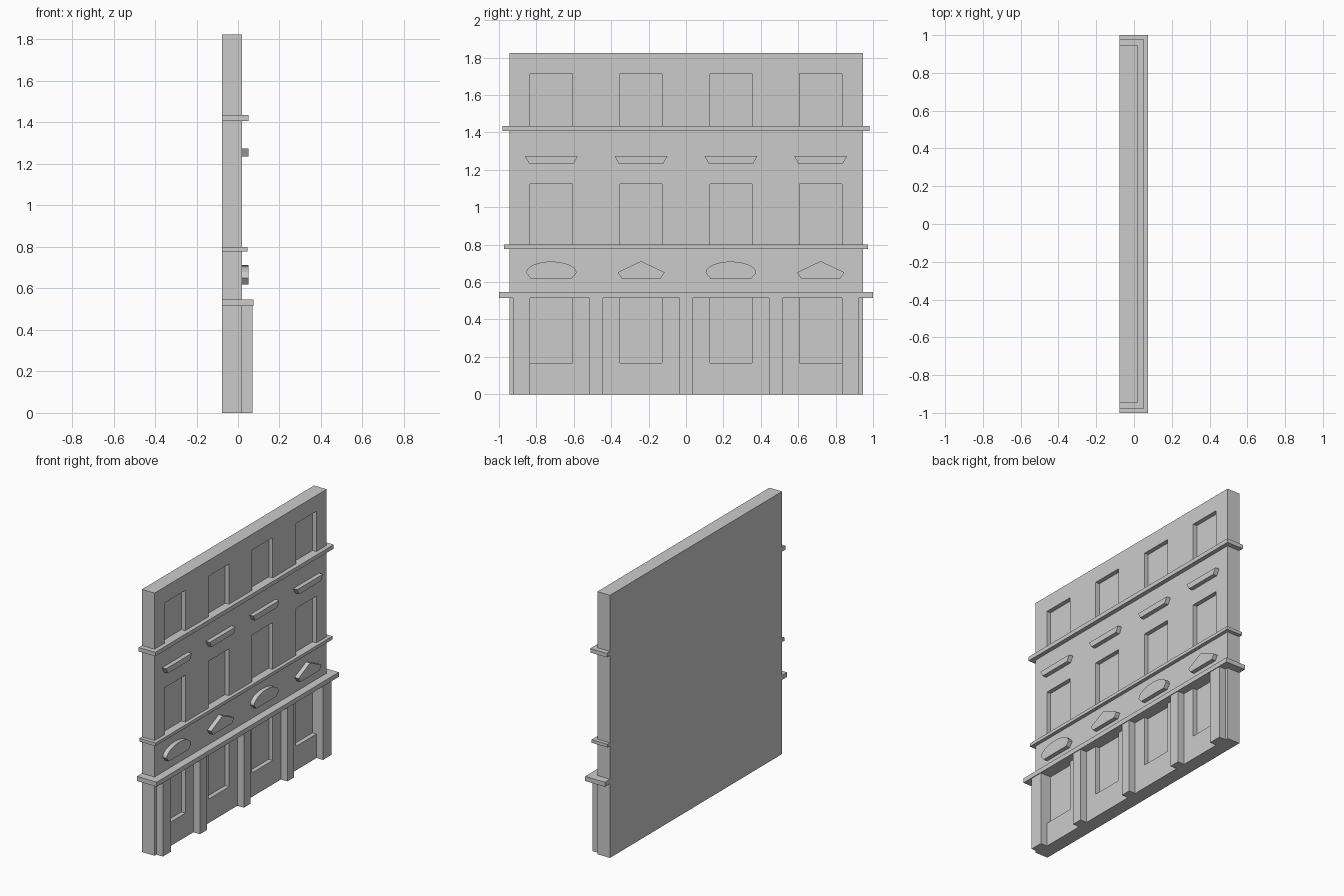
import bpy, bmesh, math

if "Cube" in bpy.data.objects:
    bpy.data.objects.remove(bpy.data.objects["Cube"], do_unlink=True)

stone = bpy.data.materials.new("grey_stone")
stone.use_nodes = True
GREY = (0.6, 0.6, 0.6, 1)
stone.diffuse_color = GREY
stone.node_tree.nodes["Principled BSDF"].inputs["Base Color"].default_value = GREY

BACK, FACE, GLASS = -0.077, 0.02, -0.01
HALF = 0.945
BAYS = (-0.72, -0.24, 0.24, 0.72)
WIN = 0.113


def finish(name, bm):
    bmesh.ops.recalc_face_normals(bm, faces=bm.faces)
    mesh = bpy.data.meshes.new(name)
    bm.to_mesh(mesh)
    bm.free()
    mesh.materials.append(stone)
    obj = bpy.data.objects.new(name, mesh)
    bpy.context.collection.objects.link(obj)
    return obj


def extrude(bm, outline, x0, x1):
    """Extrude a (y, z) outline along x."""
    face = bm.faces.new([bm.verts.new((x0, y, z)) for y, z in outline])
    moved = bmesh.ops.extrude_face_region(bm, geom=[face], use_keep_orig=True)["geom"]
    verts = [v for v in moved if isinstance(v, bmesh.types.BMVert)]
    bmesh.ops.translate(bm, verts=verts, vec=(x1 - x0, 0, 0))


def rect(y0, y1, z0, z1):
    return [(y0, z0), (y1, z0), (y1, z1), (y0, z1)]


def part(name, outline, x0, x1, y=0):
    bm = bmesh.new()
    extrude(bm, [(y + py, pz) for py, pz in outline], x0, x1)
    return finish(name, bm)


# Wall with recessed openings on three storeys
wall = part("wall", rect(-HALF, HALF, 0, 1.825), BACK, FACE)
bm = bmesh.new()
for y in BAYS:
    for z0, z1 in ((-0.1, 0.52), (0.79, 1.125), (1.425, 1.715)):
        extrude(bm, rect(y - WIN, y + WIN, z0, z1), GLASS, 0.2)
cutter = finish("opening_cutter", bm)
cutter.hide_render = True
cut = wall.modifiers.new("openings", 'BOOLEAN')
cut.operation = 'DIFFERENCE'
cut.solver = 'EXACT'
cut.object = cutter
bpy.context.view_layer.objects.active = wall
bpy.ops.object.modifier_apply(modifier=cut.name)
bpy.data.objects.remove(cutter, do_unlink=True)

# Cornices wrapping both ends
for name, half, z0, z1, front in (("ground_cornice", 1.0, 0.515, 0.547, 0.075),
                                  ("middle_cornice", 0.972, 0.778, 0.8, 0.045),
                                  ("upper_cornice", 0.98, 1.407, 1.435, 0.05)):
    part(name, rect(-half, half, z0, z1), BACK, front)

# Ground floor pilasters, wider at the ends
for i, (y0, y1) in enumerate(((-0.925, -0.833), (-0.517, -0.443), (-0.036, 0.036),
                              (0.443, 0.517), (0.833, 0.925))):
    part(f"pilaster_{i + 1}", rect(y0, y1, 0, 0.515), FACE, 0.07)

# Pediment and hood outlines
arc = [(0.135 * math.cos(math.pi * i / 12), 0.65 + 0.06 * math.sin(math.pi * i / 12))
       for i in range(13)]
arched = [(-0.11, 0.62), (0.11, 0.62)] + arc
pointed = [(-0.105, 0.62), (0.105, 0.62), (0.126, 0.652), (0, 0.712), (-0.126, 0.652)]
hood = [(-0.12, 1.235), (0.12, 1.235), (0.142, 1.275), (-0.142, 1.275)]

# Details repeated in every bay
for i, y in enumerate(BAYS):
    part(f"window_apron_{i + 1}", rect(-WIN, WIN, 0, 0.167), GLASS, FACE, y)
    part(f"pediment_{i + 1}", pointed if i % 2 else arched, FACE, 0.05, y)
    part(f"window_hood_{i + 1}", hood, FACE, 0.05, y)
